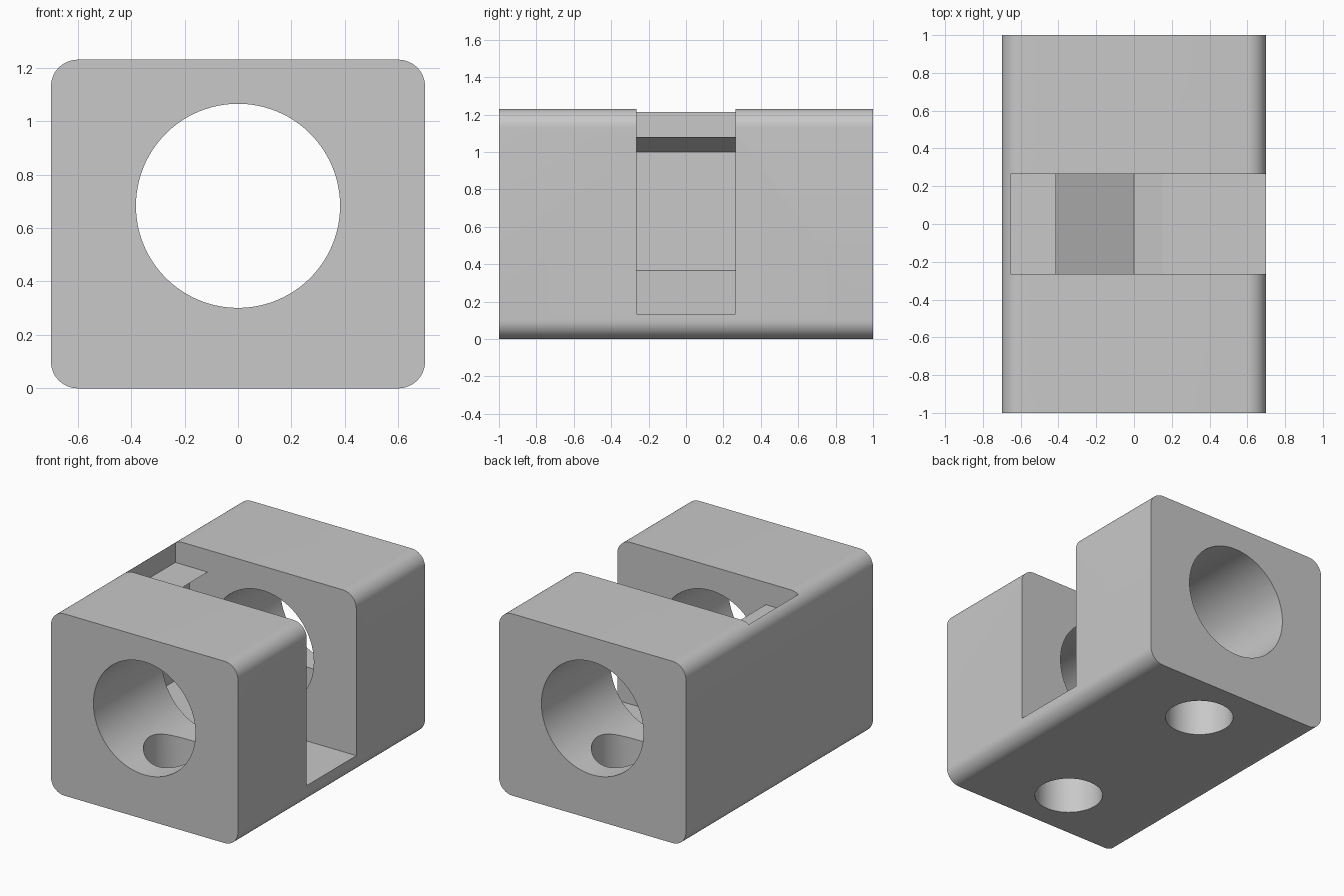
import bpy
import bmesh
from math import cos, sin, pi

cube = bpy.data.objects.get("Cube")
if cube:
    bpy.data.objects.remove(cube, do_unlink=True)

BORE_Z = 0.683
HALF_SLOT = 0.265

grey = bpy.data.materials.new("light grey")
grey.use_nodes = True
colour = (0.58, 0.58, 0.58, 1)
grey.diffuse_color = colour
grey.node_tree.nodes["Principled BSDF"].inputs["Base Color"].default_value = colour


def prism(name, outline, depth, axis="Y", centre=(0, 0, 0)):
    """Extrude an outline symmetrically along Y (outline in x, z) or Z (outline in x, y)."""
    bm = bmesh.new()
    place = (lambda a, b, d: (a, d, b)) if axis == "Y" else (lambda a, b, d: (a, b, d))
    face = bm.faces.new([bm.verts.new(place(a, b, -depth)) for a, b in outline])
    extruded = bmesh.ops.extrude_face_region(bm, geom=[face])["geom"]
    moved = [v for v in extruded if isinstance(v, bmesh.types.BMVert)]
    bmesh.ops.translate(bm, verts=moved, vec=place(0, 0, 2 * depth))
    bmesh.ops.recalc_face_normals(bm, faces=bm.faces)
    mesh = bpy.data.meshes.new(name)
    bm.to_mesh(mesh)
    bm.free()
    mesh.materials.append(grey)
    obj = bpy.data.objects.new(name, mesh)
    obj.location = centre
    bpy.context.collection.objects.link(obj)
    return obj


def ring(radius, count, start=0.0):
    return [(radius * cos(start + 2 * pi * i / count),
             radius * sin(start + 2 * pi * i / count)) for i in range(count)]


def rectangle(x0, x1, z0, z1):
    return [(x0, z0), (x1, z0), (x1, z1), (x0, z1)]


def rounded_rectangle(half_x, half_z, radius, steps=12):
    points = []
    for corner, (sx, sz) in enumerate([(1, 1), (-1, 1), (-1, -1), (1, -1)]):
        for i in range(steps + 1):
            a = pi / 2 * (corner + i / steps)
            points.append((sx * (half_x - radius) + radius * cos(a),
                           sz * (half_z - radius) + radius * sin(a)))
    return points


# Main block with rounded long edges
block = prism("block", rounded_rectangle(0.7, 0.615, 0.1), 1.0, centre=(0, 0, 0.615))

# Bore, hexagonal pocket, side and top openings of the slot, and the two holes below
cutters = [
    prism("bore_cutter", ring(0.382, 96), 1.2, centre=(0, 0, BORE_Z)),
    prism("hex_pocket_cutter", ring(0.635, 6, pi / 6), HALF_SLOT, centre=(0, 0, BORE_Z)),
    prism("side_slot_cutter", rectangle(0.0, 0.9, 0.135, 1.4), HALF_SLOT),
    prism("top_slot_cutter", rectangle(-0.655, 0.8, 1.08, 1.5), HALF_SLOT),
]
for side, y in (("front", -0.64), ("back", 0.64)):
    cutters.append(prism(side + "_hole_cutter", ring(0.213, 64), 0.3, "Z", (0, y, 0.2)))

for cutter in cutters:
    cut = block.modifiers.new(cutter.name, "BOOLEAN")
    cut.operation = "DIFFERENCE"
    cut.solver = "EXACT"
    cut.object = cutter

# Apply the cuts and remove the cutters
bpy.context.view_layer.objects.active = block
block.select_set(True)
for cutter in cutters:
    bpy.ops.object.modifier_apply(modifier=cutter.name)
for cutter in cutters:
    bpy.data.objects.remove(cutter, do_unlink=True)

# Smooth the round surfaces, keep the edges sharp
bpy.ops.object.select_all(action="DESELECT")
block.select_set(True)
bpy.ops.object.shade_smooth_by_angle(angle=pi / 9)
